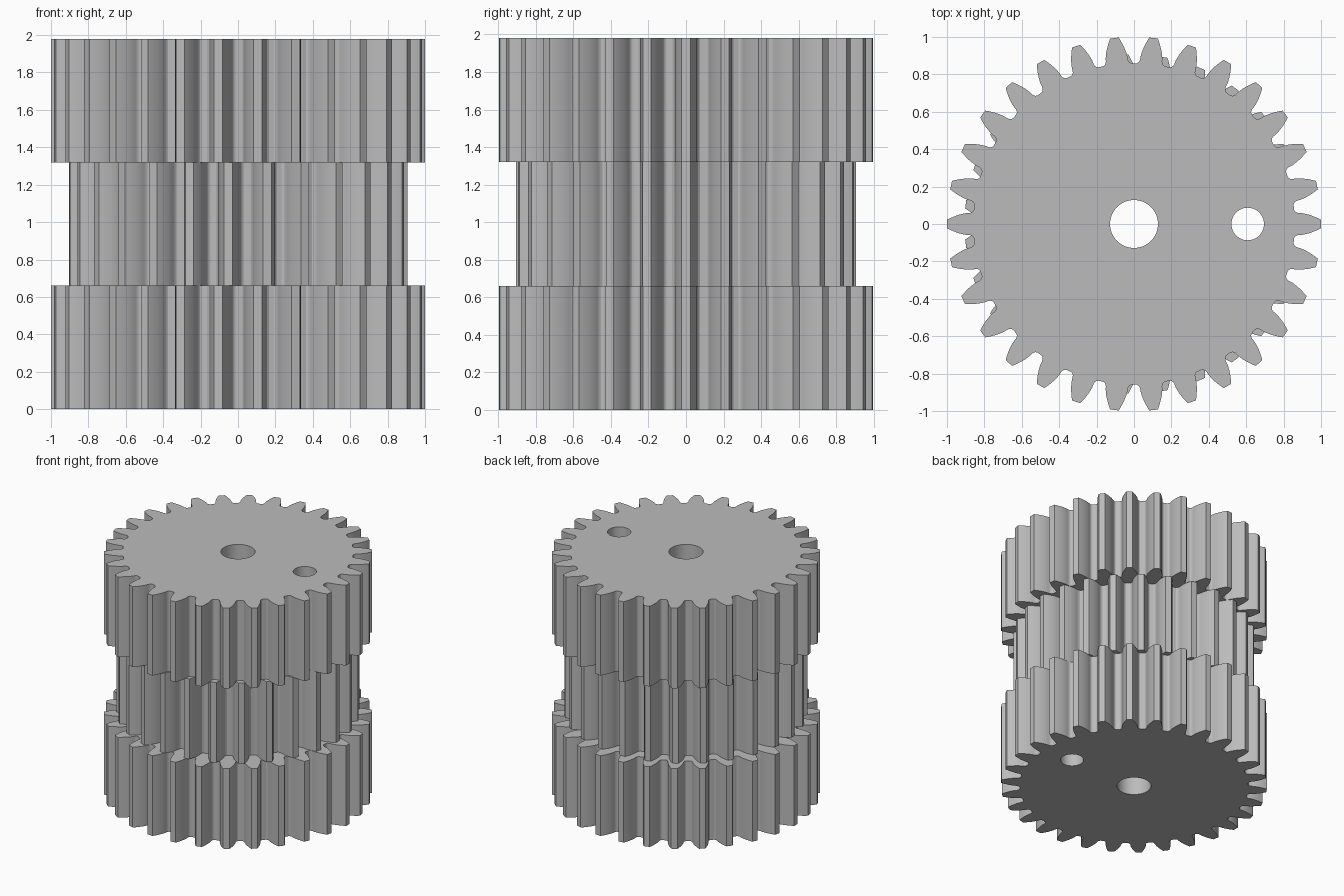
import bpy, bmesh, math

cube = bpy.data.objects.get("Cube")
if cube:
    bpy.data.objects.remove(cube, do_unlink=True)

MODULE = 1 / 16            # tooth size shared by all gears
PRESSURE = math.radians(20)
THICK = 0.66               # thickness of one gear
HOLES = [(0, 0.128), (0.608, 0.087)]   # x position and radius

grey = bpy.data.materials.new("steel grey")
grey.use_nodes = True
COLOUR = (0.5, 0.5, 0.5, 1)
grey.diffuse_color = COLOUR
grey.node_tree.nodes["Principled BSDF"].inputs["Base Color"].default_value = COLOUR


def polar(r, a):
    return r * math.cos(a), r * math.sin(a)


def tooth_flank(teeth):
    """(radius, half angle) pairs along one involute flank, root to tip."""
    pitch = MODULE * teeth / 2
    base, tip, root = pitch * math.cos(PRESSURE), pitch + MODULE, pitch - 1.25 * MODULE
    base_half = math.pi / (2 * teeth) + math.tan(PRESSURE) - PRESSURE
    gap_half = math.pi / teeth - base_half
    # rounded foot of the tooth
    flank = [(root, base_half + 0.55 * gap_half),
             (root + 0.25 * (base - root), base_half + 0.25 * gap_half),
             (root + 0.6 * (base - root), base_half + 0.08 * gap_half)]
    # involute curve
    steps = 7
    for i in range(steps + 1):
        r = base + (tip - base) * i / steps
        a = math.acos(min(1, base / r))
        flank.append((r, base_half - (math.tan(a) - a)))
    return flank


def gear_outline(teeth):
    flank = tooth_flank(teeth)
    points = []
    for t in range(teeth):
        mid = 2 * math.pi * t / teeth
        points += [polar(r, mid - h) for r, h in flank]
        points += [polar(r, mid + h) for r, h in reversed(flank)]
    return points


def circle(x, radius, sides=64):
    ring = [polar(radius, 2 * math.pi * i / sides) for i in range(sides)]
    return [(x + px, py) for px, py in ring]


def make_gear(name, teeth, z):
    bm = bmesh.new()
    edges = []
    for loop in [gear_outline(teeth)] + [circle(x, r) for x, r in HOLES]:
        verts = [bm.verts.new((x, y, 0)) for x, y in loop]
        edges += [bm.edges.new((v, verts[i - 1])) for i, v in enumerate(verts)]
    # fill the pierced plate, then extrude it
    bmesh.ops.triangle_fill(bm, edges=edges, use_beauty=True, use_dissolve=False)
    top = bmesh.ops.extrude_face_region(bm, geom=bm.faces[:])
    bmesh.ops.translate(bm, vec=(0, 0, THICK),
                        verts=[g for g in top["geom"] if isinstance(g, bmesh.types.BMVert)])
    bmesh.ops.recalc_face_normals(bm, faces=bm.faces[:])
    mesh = bpy.data.meshes.new(name)
    bm.to_mesh(mesh)
    bm.free()
    mesh.materials.append(grey)
    obj = bpy.data.objects.new(name, mesh)
    obj.location.z = z
    bpy.context.collection.objects.link(obj)
    bpy.ops.object.select_all(action='DESELECT')
    obj.select_set(True)
    bpy.context.view_layer.objects.active = obj
    bpy.ops.object.shade_smooth_by_angle(angle=math.radians(20))


# stack of two wide gears with a smaller one between them
for level, (name, teeth) in enumerate([("lower_gear", 30), ("middle_gear", 27),
                                       ("upper_gear", 30)]):
    make_gear(name, teeth, level * THICK)
